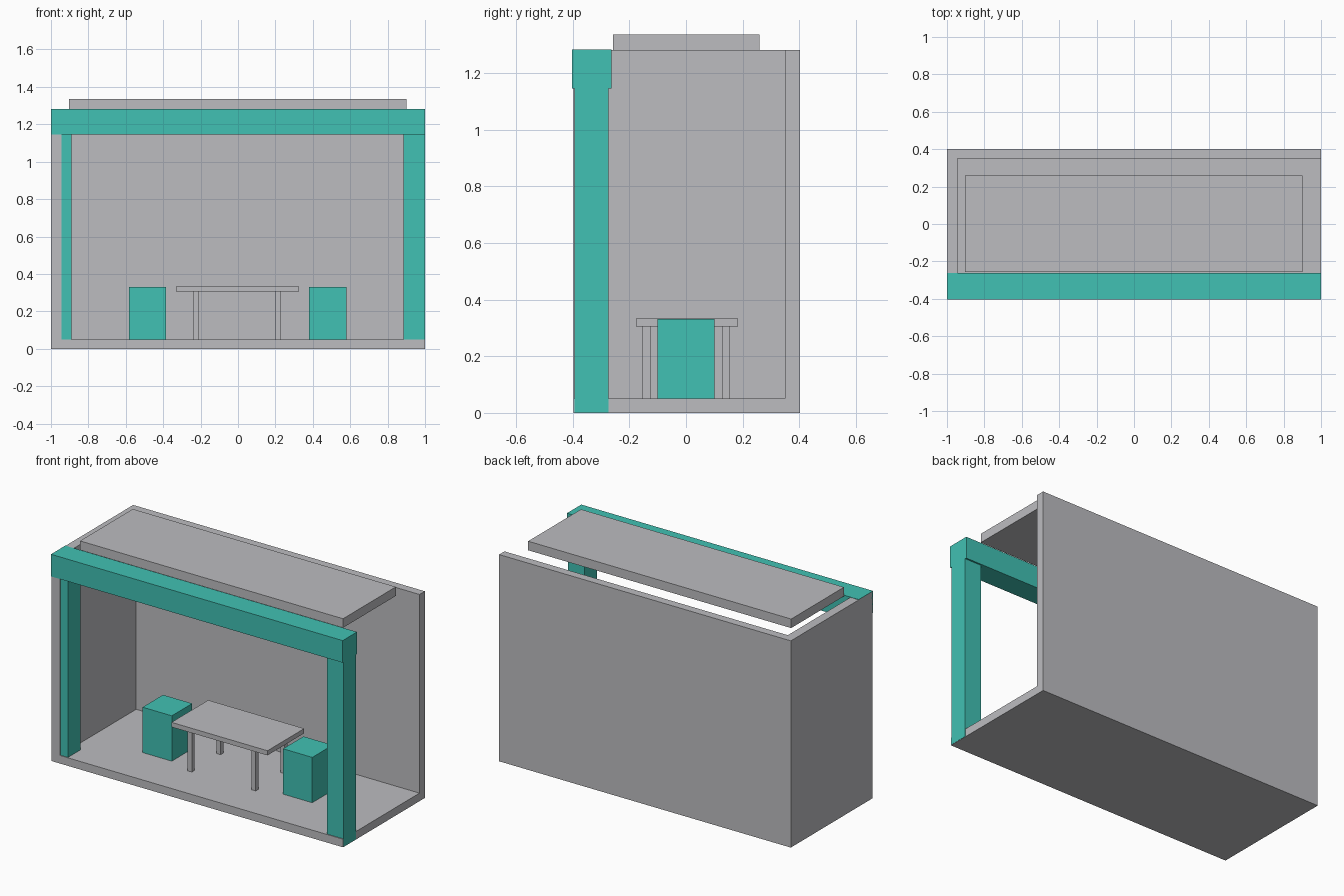
import bpy
import bmesh
from mathutils import Matrix, Vector

if "Cube" in bpy.data.objects:
    bpy.data.objects.remove(bpy.data.objects["Cube"])


def material(name, rgb):
    m = bpy.data.materials.new(name)
    m.diffuse_color = (*rgb, 1)
    m.use_nodes = True
    m.node_tree.nodes["Principled BSDF"].inputs["Base Color"].default_value = m.diffuse_color
    return m


grey = material("pale grey", (0.507, 0.507, 0.527))
teal = material("teal", (0.053, 0.533, 0.451))


def box(name, x, y, z, mat):
    """Box from its (min, max) range on each axis."""
    size = [b - a for a, b in (x, y, z)]
    mid = Vector([(a + b) / 2 for a, b in (x, y, z)])
    bm = bmesh.new()
    bmesh.ops.create_cube(bm, size=1, matrix=Matrix.Diagonal((*size, 1)))
    me = bpy.data.meshes.new(name)
    bm.to_mesh(me)
    bm.free()
    me.materials.append(mat)
    ob = bpy.data.objects.new(name, me)
    ob.location = mid
    bpy.context.collection.objects.link(ob)
    return ob


# Shell: floor, left wall and back wall, open at the front, right and top
shell = box("room_shell", (-1, 0.999), (-0.398, 0.402), (0, 1.281), grey)
cutter = box("shell_cutter", (-0.943, 1.5), (-0.9, 0.35), (0.05, 1.8), grey)
cutter.hide_render = True
cutter.hide_viewport = True
cut = shell.modifiers.new("open_sides", "BOOLEAN")
cut.operation = "DIFFERENCE"
cut.solver = "EXACT"
cut.object = cutter

# Floating roof panel
box("roof_panel", (-0.903, 0.9), (-0.257, 0.26), (1.28, 1.336), grey)

# Front frame: left post is partly sunk into the wall
box("left_post", (-0.995, -0.89), (-0.393, -0.273), (0.002, 1.15), teal)
box("right_post", (0.886, 1.0), (-0.393, -0.273), (0.002, 1.15), teal)
box("front_beam", (-1, 1), (-0.403, -0.263), (1.146, 1.283), teal)

# Table
box("table_top", (-0.332, 0.326), (-0.177, 0.183), (0.305, 0.334), grey)
for side, x in (("left", -0.223), ("right", 0.215)):
    for end, y in (("front", -0.14), ("back", 0.142)):
        box(f"table_leg_{end}_{side}", (x - 0.014, x + 0.014),
            (y - 0.014, y + 0.014), (0.05, 0.305), grey)

# Stools at both ends of the table
for side, x in (("left", -0.484), ("right", 0.479)):
    box(f"stool_{side}", (x - 0.1, x + 0.1), (-0.1, 0.1), (0.05, 0.331), teal)
